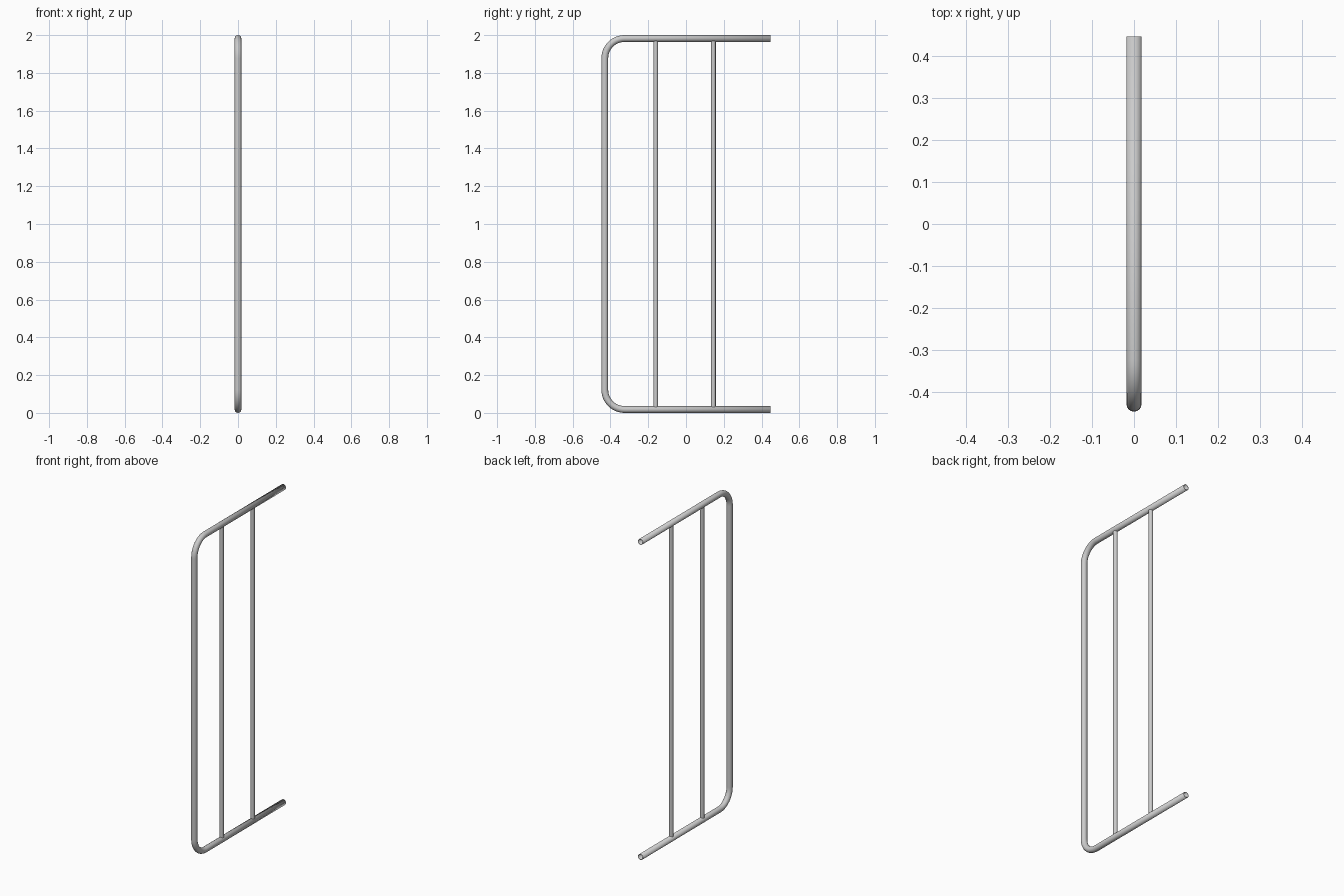
import bpy, math
from mathutils import Vector

if "Cube" in bpy.data.objects:
    bpy.data.objects.remove(bpy.data.objects["Cube"])

R = 0.018          # main pipe radius
BEND = 0.105       # bend radius of the pipe centreline
Y_END, Y_BACK = 0.448, -0.448 + R
Z_LOW, Z_HIGH = R, 2 - R


def smooth(obj):
    bpy.ops.object.select_all(action='DESELECT')
    obj.select_set(True)
    bpy.context.view_layer.objects.active = obj
    bpy.ops.object.shade_smooth_by_angle(angle=math.radians(40))


def arc(cy, cz, start, steps=12):
    # quarter bend, turning clockwise in the y-z plane
    return [Vector((0, cy + BEND * math.cos(a), cz + BEND * math.sin(a)))
            for a in (start - math.pi / 2 * i / steps for i in range(steps + 1))]


# Bent rail: one open-ended C-shaped pipe
path = [Vector((0, Y_END, Z_LOW))]
path += arc(Y_BACK + BEND, Z_LOW + BEND, -math.pi / 2)
path += arc(Y_BACK + BEND, Z_HIGH - BEND, math.pi)
path += [Vector((0, Y_END, Z_HIGH))]

curve = bpy.data.curves.new("bent_rail", 'CURVE')
curve.dimensions = '3D'
curve.bevel_depth = R
curve.bevel_resolution = 6
spline = curve.splines.new('POLY')
spline.points.add(len(path) - 1)
for point, co in zip(spline.points, path):
    point.co = (*co, 1)
rail = bpy.data.objects.new("bent_rail", curve)
bpy.context.collection.objects.link(rail)
bpy.ops.object.select_all(action='DESELECT')
rail.select_set(True)
bpy.context.view_layer.objects.active = rail
bpy.ops.object.convert(target='MESH')
rail = bpy.context.object
rail.name = "bent_rail"

# Pipe wall thickness, visible at the open ends
wall = rail.modifiers.new("wall", 'SOLIDIFY')
wall.thickness = 0.003
wall.offset = -1
smooth(rail)

# Two upright bars between the rails
for i, y in enumerate((-0.16, 0.145)):
    bpy.ops.mesh.primitive_cylinder_add(
        vertices=24, radius=0.0125, depth=Z_HIGH - Z_LOW - 1.6 * R,
        location=(0, y, 1))
    bar = bpy.context.object
    bar.name = f"upright_bar_{i + 1}"
    smooth(bar)
